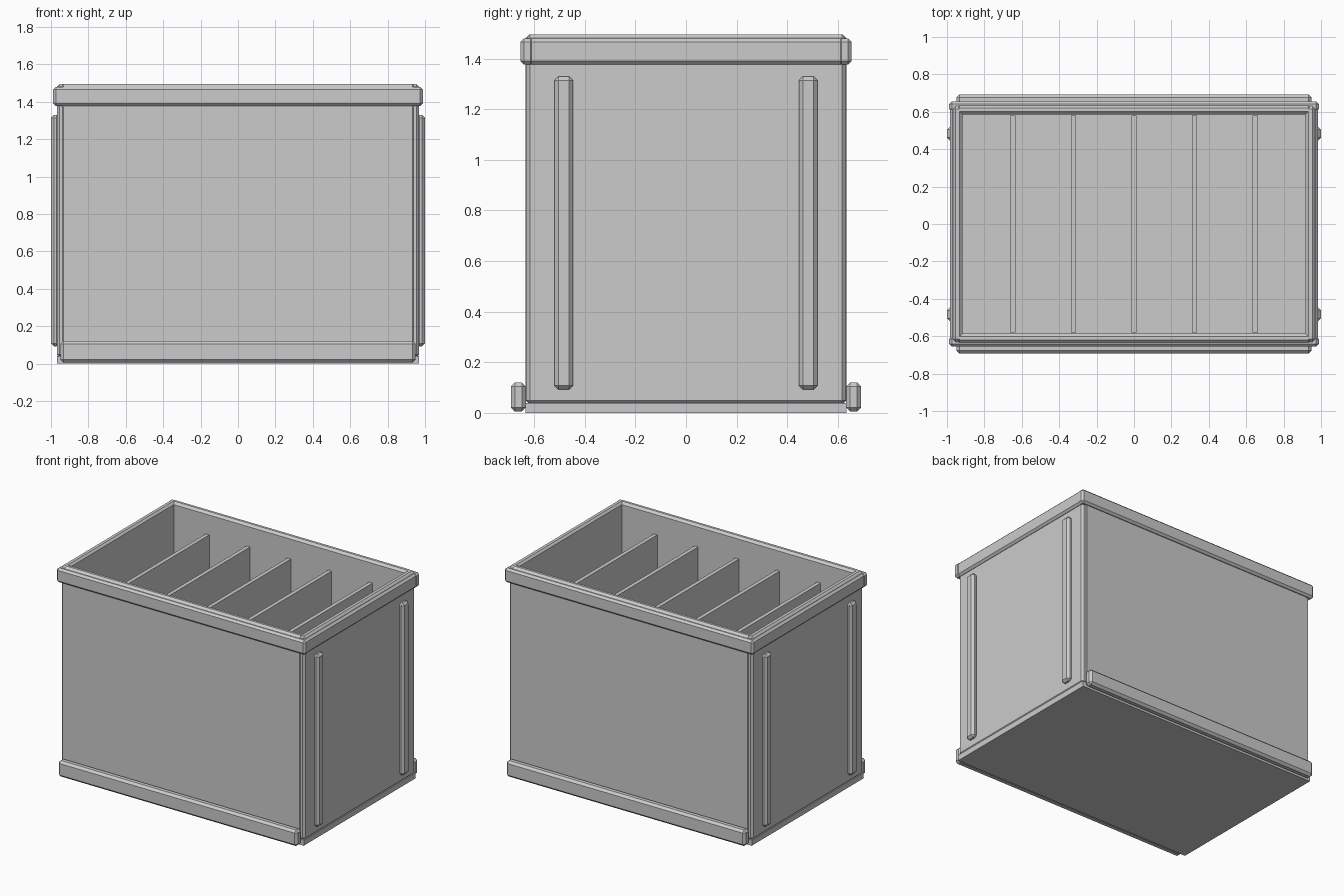
import bpy, bmesh

if "Cube" in bpy.data.objects:
    bpy.data.objects.remove(bpy.data.objects["Cube"])


def box(name, x, y, z, bevel=0.0):
    """Box spanning the given (min, max) ranges with an optional chamfer."""
    bm = bmesh.new()
    bmesh.ops.create_cube(bm, size=1)
    for v in bm.verts:
        for i, (lo, hi) in enumerate((x, y, z)):
            v.co[i] = lo if v.co[i] < 0 else hi
    if bevel:
        bmesh.ops.bevel(bm, geom=bm.edges[:], offset=bevel, segments=1,
                        affect='EDGES', profile=0.5)
    mesh = bpy.data.meshes.new(name)
    bm.to_mesh(mesh)
    bm.free()
    obj = bpy.data.objects.new(name, mesh)
    bpy.context.collection.objects.link(obj)
    return obj


def span(sign, a, b):
    return tuple(sorted((sign * a, sign * b)))


# Floor slab
box("floor", (-0.967, 0.967), (-0.635, 0.635), (0.0, 0.04))

for s, end, side in ((-1, "front", "left"), (1, "back", "right")):
    # Long walls and short walls, tops standing just above the rim
    box(end + "_wall", (-0.95, 0.95), span(s, 0.585, 0.635), (0.035, 1.495), 0.016)
    box(side + "_wall", span(s, 0.918, 0.968), (-0.63, 0.63), (0.035, 1.495), 0.014)

    # Rim rails around the top
    box(end + "_rim", (-0.988, 0.988), span(s, 0.60, 0.655), (1.377, 1.48), 0.014)
    box(side + "_rim", span(s, 0.935, 0.985), (-0.635, 0.635), (1.377, 1.48), 0.014)

    # Foot rail along the bottom of the long walls
    box(end + "_foot_rail", (-0.95, 0.95), span(s, 0.633, 0.692), (0.005, 0.12), 0.016)

    # Upright ribs on the short walls
    for t, pos in ((-1, "front"), (1, "back")):
        box(f"{side}_{pos}_rib", span(s, 0.955, 1.0), span(t, 0.446, 0.52),
            (0.092, 1.33), 0.016)

# Inner dividers
for i in range(5):
    cx = (i - 2) * 0.324
    box(f"divider_{i + 1}", (cx - 0.014, cx + 0.014), (-0.58, 0.58), (0.04, 1.34))
